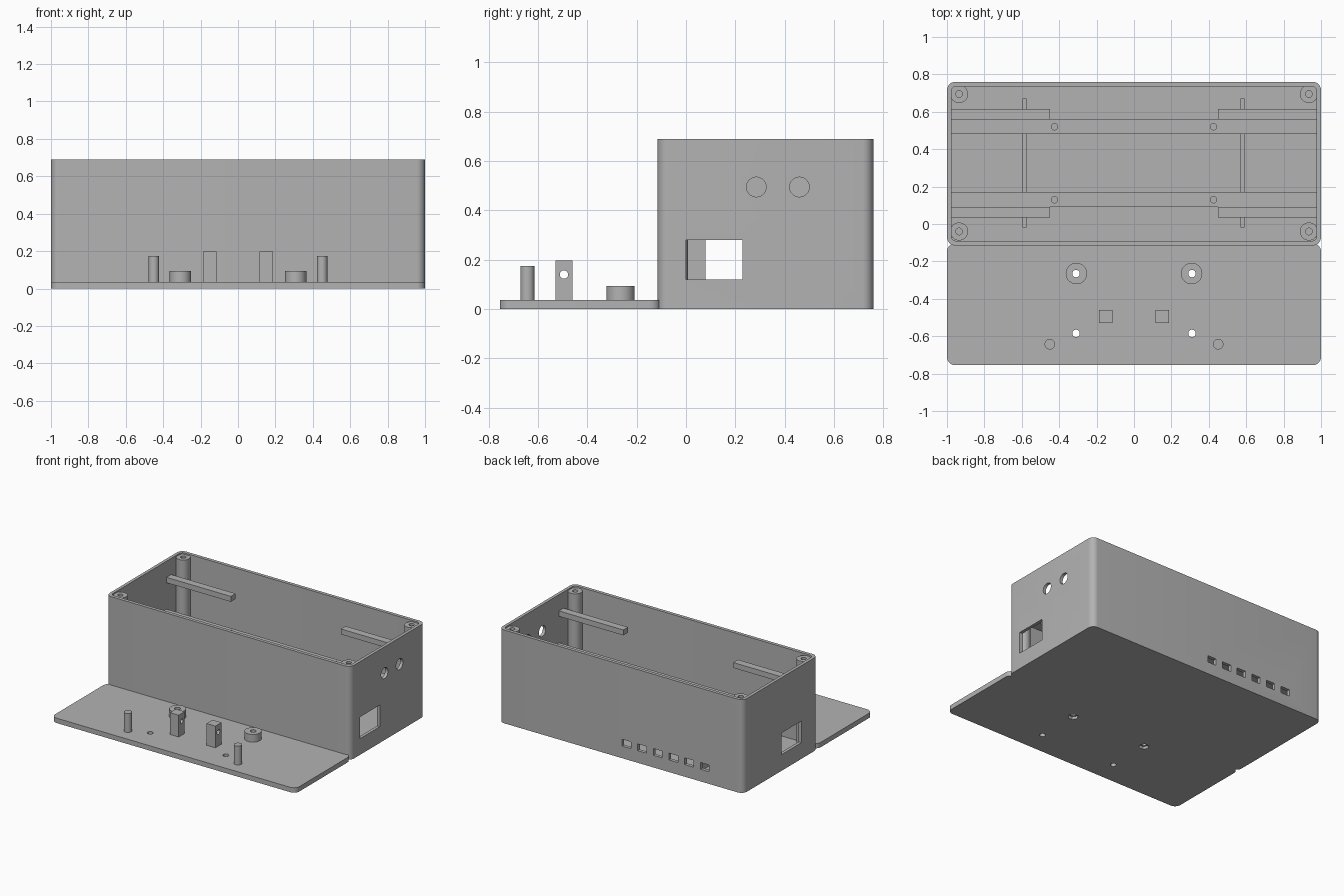
import bpy, bmesh, math
from mathutils import Matrix, Vector

cube = bpy.data.objects.get("Cube")
if cube:
    bpy.data.objects.remove(cube, do_unlink=True)

grey = bpy.data.materials.new("plain_grey")
grey.use_nodes = True
grey.diffuse_color = (0.45, 0.45, 0.45, 1)
grey.node_tree.nodes["Principled BSDF"].inputs["Base Color"].default_value = (0.45, 0.45, 0.45, 1)


def make(name, points, z0, z1, matrix=None):
    """Extrude a closed outline from z0 to z1."""
    bm = bmesh.new()
    face = bm.faces.new([bm.verts.new((x, y, z0)) for x, y in points])
    out = bmesh.ops.extrude_face_region(bm, geom=[face])
    top = [g for g in out["geom"] if isinstance(g, bmesh.types.BMVert)]
    bmesh.ops.translate(bm, verts=top, vec=(0, 0, z1 - z0))
    bmesh.ops.recalc_face_normals(bm, faces=bm.faces)
    if matrix:
        bm.transform(matrix)
    mesh = bpy.data.meshes.new(name)
    bm.to_mesh(mesh)
    bm.free()
    mesh.materials.append(grey)
    obj = bpy.data.objects.new(name, mesh)
    bpy.context.collection.objects.link(obj)
    return obj


def block(name, x0, x1, y0, y1, z0, z1):
    return make(name, [(x0, y0), (x1, y0), (x1, y1), (x0, y1)], z0, z1)


def rounded(name, x, y0, y1, r, z0, z1):
    pts = []
    for i, (cx, cy) in enumerate([(x - r, y1 - r), (r - x, y1 - r), (r - x, y0 + r), (x - r, y0 + r)]):
        for k in range(9):
            a = (i + k / 8) * math.pi / 2
            pts.append((cx + r * math.cos(a), cy + r * math.sin(a)))
    return make(name, pts, z0, z1)


def rod(name, x, y, r, z0, z1, sides=32):
    ring = [2 * math.pi * k / sides for k in range(sides)]
    return make(name, [(x + r * math.cos(a), y + r * math.sin(a)) for a in ring], z0, z1)


def side_rod(name, y, z, r, x0, x1):
    """Round bar lying along x."""
    obj = rod(name, 0, 0, r, x0, x1)
    turn = Matrix(((0, 0, 1), (1, 0, 0), (0, 1, 0))).to_4x4()
    obj.data.transform(Matrix.Translation(Vector((0, y, z))) @ turn)
    return obj


def cut(obj, cutters):
    """Subtract the cutters, then discard them."""
    for c in cutters:
        c.hide_render = True
        mod = obj.modifiers.new("cut", "BOOLEAN")
        mod.operation, mod.solver, mod.object = "DIFFERENCE", "EXACT", c
    deps = bpy.context.evaluated_depsgraph_get()
    mesh = bpy.data.meshes.new_from_object(obj.evaluated_get(deps))
    obj.modifiers.clear()
    obj.data = mesh
    for c in cutters:
        bpy.data.objects.remove(c, do_unlink=True)
    return obj


# Open case with side windows, cable holes and rear vent slots
case = rounded("case", 1, -0.115, 0.76, 0.045, 0, 0.69)
cutters = [rounded("cavity", 0.977, -0.09, 0.735, 0.025, 0.03, 0.8),
           block("window_left", 0.9, 1.1, 0, 0.23, 0.12, 0.28),
           block("window_right", -1.1, -0.9, 0.08, 0.31, 0.12, 0.28)]
cutters += [side_rod("cable_hole", y, 0.495, 0.04, 0.9, 1.1) for y in (0.285, 0.46)]
for i in range(6):
    x = -0.045 - 0.128 * i
    cutters.append(block("vent", x - 0.036, x + 0.036, 0.7, 0.8, 0.09, 0.14))
cut(case, cutters)

# Corner screw posts
for side, sx in (("left", 1), ("right", -1)):
    for end, y in (("front", -0.04), ("back", 0.695)):
        post = rod(f"corner_post_{end}_{side}", sx * 0.935, y, 0.048, 0.02, 0.68)
        cut(post, [rod("screw_hole", sx * 0.935, y, 0.018, 0.3, 0.8)])

# Full-width mounting rails and the short upper ledges
for end, y0, y1, l0, l1 in (("front", 0.09, 0.17, 0.035, 0.09), ("back", 0.48, 0.56, 0.56, 0.615)):
    rail = block(f"rail_{end}", -0.985, 0.985, y0, y1, 0.29, 0.335)
    cut(rail, [rod("rail_hole", x, (y0 + y1) / 2, 0.017, 0.2, 0.4) for x in (-0.425, 0.425)])
    for side, sx in (("left", 1), ("right", -1)):
        xs = sorted((sx * 0.45, sx * 0.985))
        block(f"ledge_{end}_{side}", *xs, l0, l1, 0.53, 0.57)

# Low floor ribs
for side, x in (("left", 0.58), ("right", -0.585)):
    block(f"floor_rib_{side}", x - 0.011, x + 0.011, -0.02, 0.67, 0.02, 0.1)

# Lid lying in front of the case
lid = rounded("lid", 1, -0.755, -0.103, 0.045, 0, 0.036)
holes = []
for x in (-0.31, 0.31):
    holes += [rod("screw_hole", x, -0.265, 0.02, -0.1, 0.1),
              rod("nut_pocket", x, -0.265, 0.036, -0.1, 0.02, 6),
              rod("small_hole", x, -0.585, 0.02, -0.1, 0.1)]
cut(lid, holes)

# Lid bosses, drilled blocks and pegs
for side, sx in (("left", 1), ("right", -1)):
    boss = rod(f"boss_{side}", sx * 0.308, -0.265, 0.057, 0.034, 0.093)
    cut(boss, [rod("boss_hole", sx * 0.31, -0.265, 0.02, 0, 0.2)])
    x = sx * 0.15
    pillar = block(f"drilled_block_{side}", x - 0.036, x + 0.036, -0.53, -0.46, 0.034, 0.197)
    cut(pillar, [side_rod("cross_hole", -0.495, 0.14, 0.017, x - 0.1, x + 0.1)])
    rod(f"peg_{side}", sx * 0.45, -0.643, 0.028, 0.034, 0.175)

# Smooth the round walls while keeping edges crisp
bpy.ops.object.select_all(action="DESELECT")
for obj in bpy.context.scene.objects:
    if obj.type == "MESH":
        obj.select_set(True)
        bpy.context.view_layer.objects.active = obj
bpy.ops.object.shade_smooth_by_angle(angle=math.radians(30))
